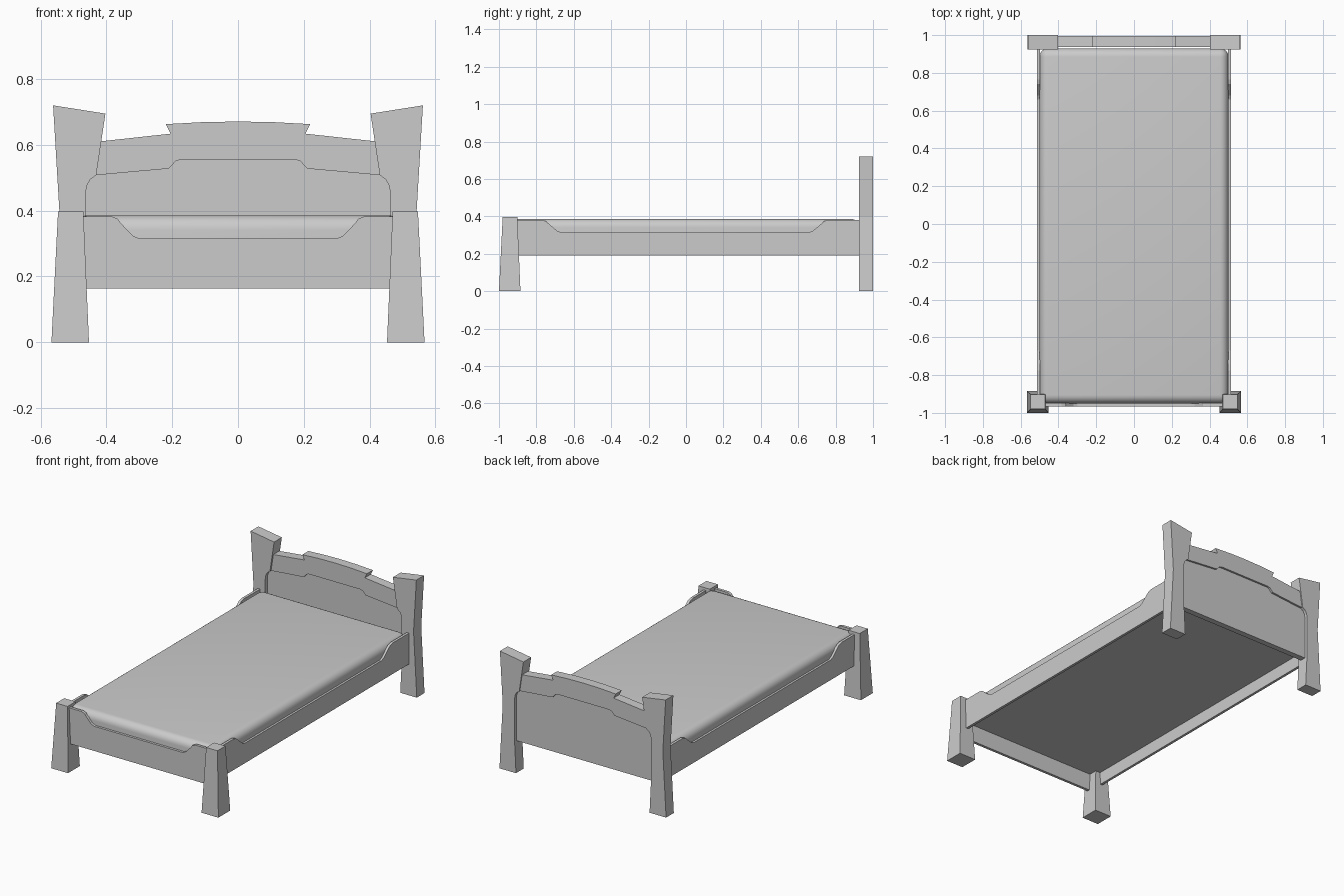
import bpy, bmesh
from mathutils import Vector

if "Cube" in bpy.data.objects:
    bpy.data.objects.remove(bpy.data.objects["Cube"])


def prism(name, pts, axis, lo, hi):
    """Extrude a 2D outline along axis 'Y' (pts are x,z) or 'X' (pts are y,z)."""
    bm = bmesh.new()
    put = (lambda p, d: (p[0], d, p[1])) if axis == 'Y' else (lambda p, d: (d, p[0], p[1]))
    face = bm.faces.new([bm.verts.new(put(p, lo)) for p in pts])
    ext = bmesh.ops.extrude_face_region(bm, geom=[face])
    verts = [g for g in ext['geom'] if isinstance(g, bmesh.types.BMVert)]
    bmesh.ops.translate(bm, verts=verts, vec=Vector(put((0, 0), hi - lo)))
    bmesh.ops.recalc_face_normals(bm, faces=bm.faces)
    return finish(name, bm)


def finish(name, bm):
    mesh = bpy.data.meshes.new(name)
    bm.to_mesh(mesh)
    bm.free()
    ob = bpy.data.objects.new(name, mesh)
    bpy.context.collection.objects.link(ob)
    return ob


def mirror_x(ob):
    mod = ob.modifiers.new("mirror", 'MIRROR')
    mod.use_mirror_merge = False
    return ob


def both(half):
    """Mirror a right-half outline into its left half, reversed."""
    return half + [(-x, z) for x, z in reversed(half) if x > 1e-6]


# Front legs: tapered blocks
bm = bmesh.new()
bmesh.ops.create_cube(bm, size=1)
for v in bm.verts:
    top = v.co.z > 0
    xs, ys = ((0.47, 0.547), (-0.98, -0.902)) if top else ((0.453, 0.567), (-1.0, -0.885))
    v.co = (xs[v.co.x > 0], ys[v.co.y > 0], 0.397 if top else 0)
mirror_x(finish("front_leg", bm))

# Headboard posts: waisted outline flaring to a sloped top
mirror_x(prism("headboard_post", [
    (0.453, 0), (0.565, 0), (0.543, 0.4), (0.562, 0.72), (0.403, 0.695),
    (0.431, 0.508), (0.449, 0.495), (0.46, 0.475), (0.463, 0.45), (0.463, 0.2)],
    'Y', 0.925, 1.0))

# Headboard crest: stepped arch sitting over the recessed panel
crest_top = [(0.47, 0.605), (0.205, 0.634), (0.219, 0.663), (0.11, 0.669), (0, 0.671)]
crest_low = [(0.175, 0.555), (0.19, 0.55), (0.21, 0.528), (0.431, 0.508), (0.47, 0.5)]
prism("headboard_crest", both(crest_low + crest_top), 'Y', 0.936, 0.994)

# Headboard recessed panel
prism("headboard_panel", both([(0.48, 0.19), (0.48, 0.52), (0.2, 0.58)]), 'Y', 0.946, 0.982)

# Side rails with a dropped middle
rail = [(-0.93, 0.192), (0.93, 0.192), (0.93, 0.382), (0.765, 0.382), (0.74, 0.375),
        (0.68, 0.324), (0.66, 0.315), (-0.67, 0.315), (-0.69, 0.324), (-0.75, 0.375),
        (-0.775, 0.382), (-0.93, 0.382)]
mirror_x(prism("side_rail", rail, 'X', 0.497, 0.513))

# Footboard with the same dropped middle
prism("footboard", both([(0.3, 0.315), (0.32, 0.324), (0.357, 0.363), (0.365, 0.375),
                         (0.385, 0.383), (0.49, 0.383), (0.49, 0.164)])[::-1],
      'Y', -0.965, -0.948)

# Mattress: rounded slab
bm = bmesh.new()
bmesh.ops.create_cube(bm, size=1)
for v in bm.verts:
    v.co = (v.co.x * 1.0, -0.01 + v.co.y * 1.88, 0.328 + v.co.z * 0.116)
edges = [e for e in bm.edges if not all(v.co.z < 0.3 for v in e.verts)]
bmesh.ops.bevel(bm, geom=edges, offset=0.045, segments=6, profile=0.5, affect='EDGES')
mattress = finish("mattress", bm)
bpy.context.view_layer.objects.active = mattress
mattress.select_set(True)
bpy.ops.object.shade_smooth_by_angle(angle=0.6)
